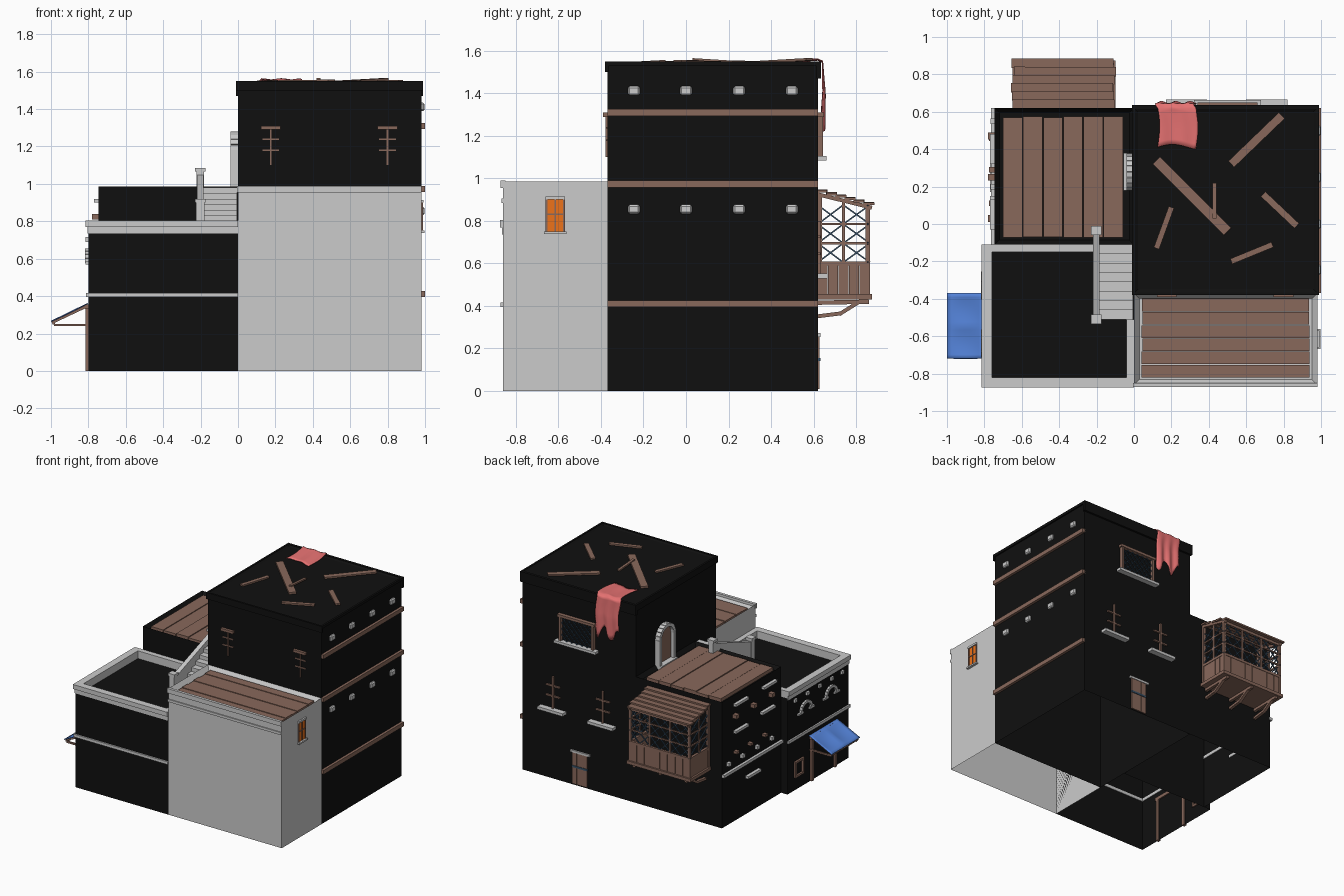
import bpy, bmesh, math, random
from mathutils import Vector, Matrix

if "Cube" in bpy.data.objects:
    bpy.data.objects.remove(bpy.data.objects["Cube"])
random.seed(4)

def material(name, r, g, b):
    m = bpy.data.materials.new(name)
    m.diffuse_color = (r, g, b, 1)
    m.use_nodes = True
    m.node_tree.nodes["Principled BSDF"].inputs["Base Color"].default_value = m.diffuse_color
    return m

DARK = material("dark_plaster", .005, .005, .005)
WOOD = material("wood", .25, .14, .105)
RED = material("red_cloth", .8, .17, .17)
BLUE = material("blue_cloth", .09, .23, .7)
IRON = material("lattice_blue", .04, .08, .13)
GLOW = material("orange_glass", .85, .17, .01)

def finish(name, bm, mat=None):
    me = bpy.data.meshes.new(name)
    bm.to_mesh(me)
    bm.free()
    ob = bpy.data.objects.new(name, me)
    bpy.context.collection.objects.link(ob)
    if mat:
        me.materials.append(mat)
    return ob

def boxes(name, items, mat=None):
    """Each item is x0, x1, y0, y1, z0, z1."""
    bm = bmesh.new()
    for a, b, c, d, e, f in items:
        bmesh.ops.create_cube(bm, size=1, matrix=Matrix.Translation(((a+b)/2, (c+d)/2, (e+f)/2))
                              @ Matrix.Diagonal((b-a, d-c, f-e, 1)))
    return finish(name, bm, mat)

def beams(name, items, mat=None):
    """Each item is start, end, width, height."""
    bm = bmesh.new()
    for p, q, w, h in items:
        p, q = Vector(p), Vector(q)
        rot = (q-p).to_track_quat('X', 'Z').to_matrix().to_4x4()
        bmesh.ops.create_cube(bm, size=1, matrix=Matrix.Translation((p+q)/2) @ rot
                              @ Matrix.Diagonal(((q-p).length, w, h, 1)))
    return finish(name, bm, mat)

def shell(name, x0, x1, y0, y1, z1, rim, drop, mat=None):
    """Open-bottomed block with a sunken roof."""
    bm = bmesh.new()
    bmesh.ops.create_cube(bm, size=1, matrix=Matrix.Translation(((x0+x1)/2, (y0+y1)/2, z1/2))
                          @ Matrix.Diagonal((x1-x0, y1-y0, z1, 1)))
    bm.normal_update()
    bmesh.ops.delete(bm, geom=[f for f in bm.faces if f.normal.z < -.5], context='FACES_ONLY')
    top = [f for f in bm.faces if f.normal.z > .5]
    bmesh.ops.inset_region(bm, faces=top, thickness=rim)
    bmesh.ops.translate(bm, verts=top[0].verts[:], vec=(0, 0, -drop))
    return finish(name, bm, mat)

def sheet(name, fn, nu, nv, mat):
    """Cloth surface from a function of u, v."""
    bm = bmesh.new()
    g = [[bm.verts.new(fn(i/nu, j/nv)) for j in range(nv+1)] for i in range(nu+1)]
    for i in range(nu):
        for j in range(nv):
            bm.faces.new((g[i][j], g[i+1][j], g[i+1][j+1], g[i][j+1]))
    for f in bm.faces:
        f.smooth = True
    ob = finish(name, bm, mat)
    ob.modifiers.new("thickness", 'SOLIDIFY').thickness = .005

def arc(x, y, z, r, n=10):
    pts = [(x, y + r*math.cos(math.pi*i/n), z + r*math.sin(math.pi*i/n)) for i in range(n+1)]
    return list(zip(pts, pts[1:]))

# Main blocks
shell("tower", 0, .98, -.37, .62, 1.55, .03, .012, DARK)
shell("front_right_block", 0, .98, -.86, -.37, .985, .04, .04)
shell("front_left_block", -.8, 0, -.86, -.11, .75, .03, .005, DARK)
shell("back_left_block", -.745, 0, -.11, .62, .985, .035, .03, DARK)
boxes("tower_cornice", [(-.01, .99, -.38, -.365, 1.5, 1.55), (-.01, .99, .615, .635, 1.47, 1.55),
                        (-.01, .005, -.38, .63, 1.5, 1.55), (.975, .99, -.38, .63, 1.53, 1.55)], DARK)

# Grey cornices, parapet and string courses
boxes("front_right_cornice", [(-.005, .98, -.872, -.85, .955, .99), (0, .98, -.868, -.85, .885, .905)])
parapet = []
for z0, z1, o in ((.735, .77, .005), (.77, .805, .015)):
    parapet += [(-.8-o, 0, -.86-o, -.82, z0, z1), (-.8-o, -.76, -.86-o, -.11, z0, z1),
                (-.8-o, -.22, -.15, -.11, z0, z1), (-.04, 0, -.86, -.51, z0, z1)]
boxes("front_left_parapet", parapet)
boxes("string_course", [(-.81, 0, -.872, -.855, .395, .417), (-.812, -.795, -.872, -.11, .395, .417),
                        (-.765, -.74, -.11, .62, .395, .417)])

# Plank roofs
boxes("front_right_roof_planks", [(.04+random.uniform(0, .006), .94-random.uniform(0, .006),
      -.82+i*.0705, -.755+i*.0705+random.uniform(0, .004), .945, .96+random.uniform(0, .005)) for i in range(6)], WOOD)
boxes("back_left_roof_planks", [(-.7+i*.1075, -.597+i*.1075, -.065-random.uniform(0, .008),
      .57+random.uniform(0, .008), .955, .978+random.uniform(0, .006)) for i in range(6)], WOOD)

# Loose boards on the tower roof
beams("roof_boards", [((.12, .34, 1.545), (.5, -.04, 1.55), .055, .015), ((.52, .32, 1.545), (.79, .58, 1.56), .045, .012),
      ((.12, -.13, 1.545), (.2, .09, 1.55), .03, .012), ((.69, .16, 1.545), (.87, -.01, 1.55), .036, .012),
      ((.52, -.2, 1.545), (.74, -.11, 1.55), .03, .012), ((.43, .03, 1.56), (.43, .22, 1.548), .02, .012)], WOOD)

# Stairs with solid sloping balustrade
N = 8
boxes("stairs", [(-.19, -.005, -.51+i*.4/N, -.11, .74+i*.24/N, .74+(i+1)*.24/N) for i in range(N)])
bm = bmesh.new()
prof = [(-.5, .74), (-.1, .74), (-.05, .97), (-.05, 1.05), (-.5, .89)]
face = bm.faces.new([bm.verts.new((-.22, y, z)) for y, z in prof])
ext = bmesh.ops.extrude_face_region(bm, geom=[face])
bmesh.ops.translate(bm, vec=(.035, 0, 0), verts=[v for v in ext['geom'] if isinstance(v, bmesh.types.BMVert)])
bmesh.ops.recalc_face_normals(bm, faces=bm.faces)
finish("stair_balustrade", bm)
boxes("stair_posts", [(-.225, -.18, -.53, -.49, .74, .91), (-.23, -.175, -.535, -.485, .9, .92),
                      (-.222, -.183, -.055, -.015, .97, 1.07), (-.23, -.175, -.06, -.01, 1.065, 1.085)])

# Timber bands and stone pegs on the right wall
boxes("timber_bands", [(.97, 1, -.37, .62, z-.016, z+.016) for z in (.41, .973, 1.31)], WOOD)
pegs = boxes("stone_pegs", [(.96, .998, y-.028, y+.028, z-.022, z+.022)
                            for z in (.855, 1.412) for y in (-.245, 0, .25, .498)])
pegs.modifiers.new("rounding", 'BEVEL').width = .008

# Glowing window on the right wall
boxes("glow_pane", [(.97, .983, -.655, -.575, .75, .9)], GLOW)
boxes("glow_window_bars", [(.975, .988, -.618, -.612, .75, .9), (.975, .988, -.655, -.575, .828, .834),
                           (.975, .988, -.66, -.652, .75, .9), (.975, .988, -.578, -.57, .75, .9)], WOOD)
boxes("glow_window_ledges", [(.97, .998, -.668, -.562, .738, .75), (.97, .992, -.66, -.57, .9, .915)])

# Front tower windows
fw = []
for x in (.175, .8):
    fw += [(x-.053, x+.053, -.39, -.365, 1.29, 1.31), (x-.005, x+.005, -.378, -.365, 1.1, 1.3),
           (x-.045, x+.045, -.376, -.365, 1.235, 1.243), (x-.045, x+.045, -.376, -.365, 1.175, 1.183)]
boxes("front_window_frames", fw, WOOD)

# Back windows, ledges and door
bw, ledges = [], [(.32, .68, .61, .662, 1.085, 1.105), (.39, .56, .61, .632, .255, .272)]
for x in (.71, .28):
    ledges.append((x-.11, x+.11, .61, .665, .53, .552))
    bw += [(x-.007, x+.007, .615, .635, .55, .8), (x-.06, x+.06, .615, .632, .64, .652), (x-.06, x+.06, .615, .632, .72, .732)]
bw += [(.35, .368, .61, .645, 1.1, 1.3), (.632, .65, .61, .645, 1.1, 1.3), (.34, .66, .61, .65, 1.29, 1.31)]
boxes("back_window_frames", bw, WOOD)
boxes("back_ledges", ledges)
boxes("back_door", [(.415+i*.045, .457+i*.045, .61, .628, 0.01, .255) for i in range(3)], WOOD)
boxes("back_door_strap", [(.413, .549, .61, .632, .14, .155)], IRON)
xs = [.368 + i*.044 for i in range(7)]
beams("back_window_lattice", [((a, .632, z), (b, .632, z+d), .005, .005) for a, b in zip(xs, xs[1:])
      for i in range(4) for z, d in ((1.105+i*.046, .046), (1.151+i*.046, -.046))], IRON)

# Arched door onto the wing roof
boxes("arched_door_jambs", [(-.04, .01, .18, .205, .96, 1.18), (-.04, .01, .355, .38, .96, 1.18), (-.055, .01, .18, .38, .955, .985)])
beams("arched_door_arch", [(p, q, .05, .025) for p, q in arc(-.015, .28, 1.18, .088)])
bm = bmesh.new()
pts = [(.2, .97)] + [(.28-.08*math.cos(math.pi*i/10), 1.18+.08*math.sin(math.pi*i/10)) for i in range(11)] + [(.36, .97)]
bm.faces.new([bm.verts.new((-.012, y, z)) for y, z in pts])
finish("arched_door_leaf", bm, WOOD)

# Enclosed timber balcony on the back
X0, X1, YB, YF = -.64, -.11, .62, .865
bal = [(X0-.01, X1+.01, YB, YF+.01, .43, .455), (X0, X1, YF-.018, YF, .59, .61), (X0, X1, YF-.02, YF, .85, .87)]
for x in (X0, X1-.02):
    bal += [(x, x+.02, YF-.02, YF, .44, .87), (x, x+.02, YB, YB+.02, .44, .93), (x, x+.02, YB, YF, .59, .61),
            (x+.005, x+.015, YB, YF, .69, .7), (x+.005, x+.015, YB, YF, .78, .79), (x+.005, x+.015, .735, .747, .6, .9)]
    bal += [(x+.004, x+.016, YB+i*.049, YB+i*.049+.046, .45, .6) for i in range(5)]
bal += [(X0+i*.0663, X0+i*.0663+.063, YF-.014, YF-.003, .45, .6) for i in range(8)]
bal += [(X0+.1766*i-.006, X0+.1766*i+.006, YF-.016, YF-.002, .6, .86) for i in (1, 2)]
bal += [(X0, X1, YF-.014, YF-.004, z, z+.01) for z in (.69, .78)]
boxes("balcony_frame", bal, WOOD)
lat = []
for i in range(3):
    z0, z1 = .605+i*.09, .695+i*.09
    for k in range(6):
        a, b = X0+k*.0883, X0+(k+1)*.0883
        lat += [((a, YF-.01, z0), (b, YF-.01, z1), .007, .007), ((a, YF-.01, z1), (b, YF-.01, z0), .007, .007)]
    for x in (X0+.01, X1-.01):
        for a, b in ((YB, .74), (.74, YF)):
            lat += [((x, a, z0), (x, b, z1), .007, .007), ((x, a, z1), (x, b, z0), .007, .007)]
beams("balcony_lattice", lat, IRON)
beams("balcony_side_rafters", [((x, YB, .925), (x, YF+.01, .862), .02, .018) for x in (X0+.01, X1-.01)], WOOD)
roof = []
for i in range(6):
    y, j = .64+i*.044, random.uniform(-.008, .008)
    z = .947-(y-.62)*.27
    roof.append(((-.65+j, y, z), (-.105+j, y+random.uniform(-.004, .004), z+random.uniform(-.004, .004)), .05, .012))
beams("balcony_roof_planks", roof, WOOD)
beams("balcony_braces", [s for x in (-.6, -.375, -.15) for s in (((x, .61, .35), (x, .73, .365), .022, .018),
      ((x, .72, .36), (x, .84, .435), .022, .018), ((x, .61, .415), (x, .86, .42), .022, .02))], WOOD)

# Left wall details: arches, ledges, pegs, small window
arches = [(p, q, .022, .02) for y in (-.33, -.64) for p, q in arc(-.806, y, .58, .065)]
beams("left_arches", arches)
boxes("left_ledges", [(-.77, -.74, y-.08, y+.08, z, z+.02) for y, z in ((.4, .69), (.07, .71), (.25, .28), (.4, .9), (.05, .9))]
      + [(-.815, -.79, y-.03, y+.03, .57, .585) for y in (-.26, -.4, -.57, -.71)])
boxes("left_stone_pegs", [(-.768, -.74, y-.015, y+.015, .465, .492) for y in (.55, .38, .2, .02)]
      + [(-.815, -.79, y-.015, y+.015, .69, .715) for y in (-.2, -.35, -.5, -.65, -.78)])
boxes("left_wood_pegs", [(-.78, -.74, y-.018, y+.018, .81, .84) for y in (.03, .25, .47)]
      + [(-.775, -.74, y-.015, y+.015, .53, .55) for y in (.46, .29, .11)], WOOD)
boxes("left_window_frame", [(-.815, -.79, -.3, -.285, .1, .22), (-.815, -.79, -.205, -.19, .1, .22),
      (-.815, -.79, -.3, -.19, .1, .115), (-.815, -.79, -.3, -.19, .21, .225)], WOOD)

# Shop doorway and blue awning
boxes("doorway_frame", [(-.815, -.79, -.7, -.675, 0, .35), (-.815, -.79, -.415, -.39, 0, .35), (-.818, -.79, -.71, -.38, .33, .355)], WOOD)
beams("awning_frame", [s for y in (-.7, -.39) for s in (((-.995, y, .258), (-.8, y, .35), .014, .014),
      ((-.985, y, .245), (-.8, y, .245), .014, .012))] + [((-.985, -.71, .255), (-.985, -.38, .255), .014, .014)], WOOD)
sheet("awning_cloth", lambda u, v: (-1+.195*u, -.72+.35*v,
      .268+.095*u-.012*math.sin(math.pi*u)*abs(math.sin(2*math.pi*v))), 8, 16, BLUE)

# Red cloth draped over the back parapet
PATH = [(.41, 1.552), (.52, 1.556), (.62, 1.562), (.645, 1.55), (.648, 1.48), (.652, 1.4), (.648, 1.27)]
def drape(u, v):
    t = min(v*6, 5.999)
    k = int(t)
    (ya, za), (yb, zb) = PATH[k], PATH[k+1]
    y, z = ya+(yb-ya)*(t-k), za+(zb-za)*(t-k)
    hang = max(0, v-.5)*2
    return (.125+.205*u+.012*math.sin(9*v)*(1-hang), y+.009*hang*math.sin(u*17) + .015*(1-hang)*math.sin(u*4)*(v < .3),
            z+.003*math.sin(u*12+v*5) + .05*hang**3*math.sin(u*11+1))
sheet("red_cloth", drape, 16, 24, RED)
